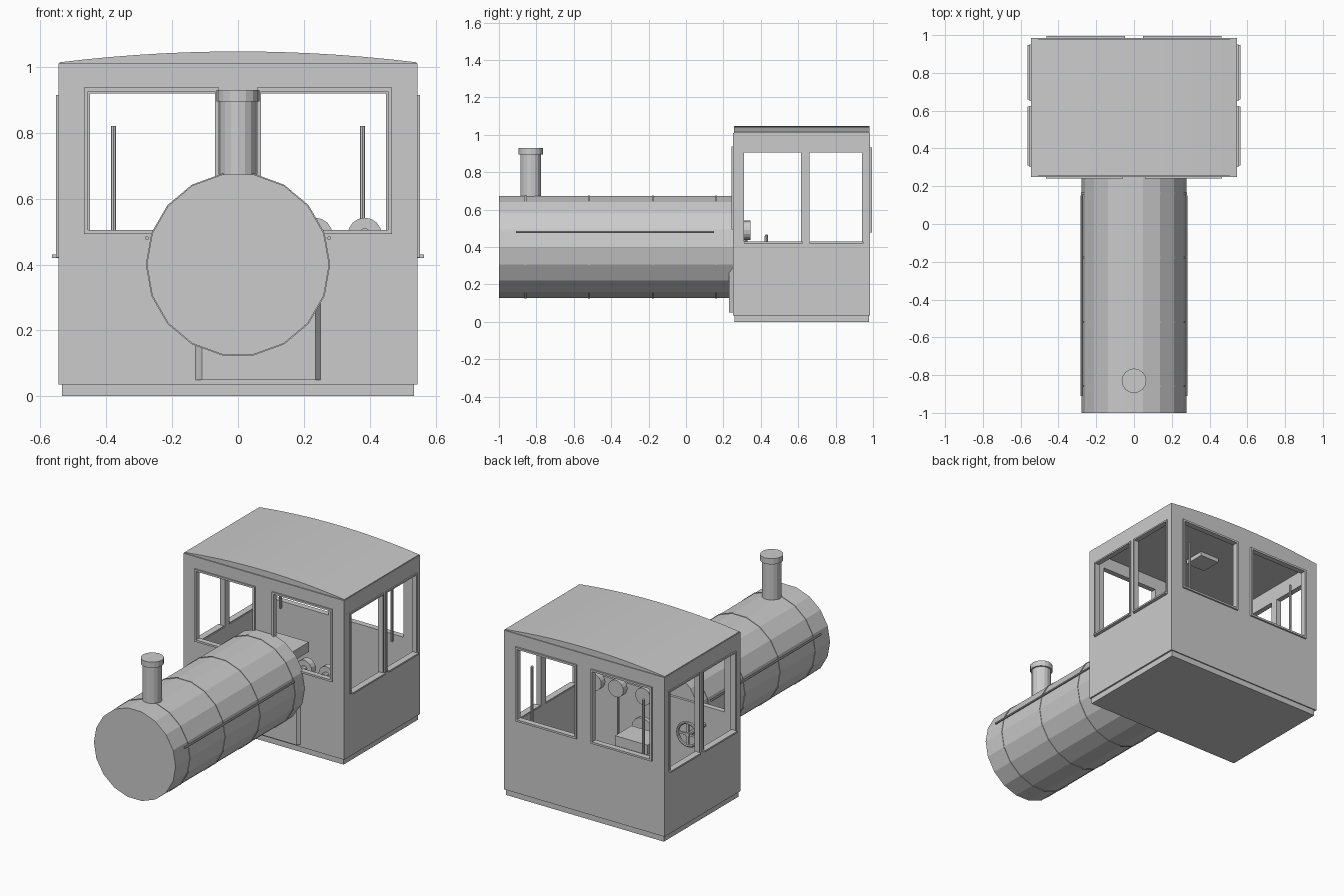
import bpy, bmesh, math

cube = bpy.data.objects.get("Cube")
if cube:
    bpy.data.objects.remove(cube, do_unlink=True)

grey = bpy.data.materials.new("plain_grey")
grey.use_nodes = True
GREY = (0.6, 0.6, 0.6, 1)
grey.diffuse_color = GREY
grey.node_tree.nodes["Principled BSDF"].inputs["Base Color"].default_value = GREY


def place(axis, a, u, v):
    return [(a, u, v), (u, a, v), (u, v, a)][axis]


def finish(name, bm):
    bmesh.ops.remove_doubles(bm, verts=bm.verts, dist=1e-5)
    bmesh.ops.recalc_face_normals(bm, faces=bm.faces)
    mesh = bpy.data.meshes.new(name)
    bm.to_mesh(mesh)
    bm.free()
    mesh.materials.append(grey)
    ob = bpy.data.objects.new(name, mesh)
    bpy.context.collection.objects.link(ob)
    return ob


def prism(name, axis, a, b, profile, end=None):
    """Extrude a profile along an axis, optionally towards a second profile."""
    bm = bmesh.new()
    low = [bm.verts.new(place(axis, a, *p)) for p in profile]
    high = [bm.verts.new(place(axis, b, *p)) for p in (end or profile)]
    bm.faces.new(low)
    bm.faces.new(high)
    n = len(profile)
    for i in range(n):
        j = (i + 1) % n
        bm.faces.new((low[i], low[j], high[j], high[i]))
    return finish(name, bm)


def rect(u0, u1, v0, v1):
    return [(u0, v0), (u1, v0), (u1, v1), (u0, v1)]


def box(name, x0, x1, y0, y1, z0, z1):
    return prism(name, 2, z0, z1, rect(x0, x1, y0, y1))


def rod(name, axis, a, b, cu, cv, r, n=12):
    ring = [(cu + r * math.cos(math.tau * i / n), cv + r * math.sin(math.tau * i / n))
            for i in range(n)]
    return prism(name, axis, a, b, ring)


def panel(name, axis, a, b, us, vs, holes):
    """A slab divided into cells, leaving out the cells that are openings."""
    bm = bmesh.new()
    for i in range(len(us) - 1):
        for j in range(len(vs) - 1):
            if (i, j) not in holes:
                quad = rect(us[i], us[i + 1], vs[j], vs[j + 1])
                bm.faces.new([bm.verts.new(place(axis, a, *p)) for p in quad])
    bmesh.ops.remove_doubles(bm, verts=bm.verts, dist=1e-5)
    new = bmesh.ops.extrude_face_region(bm, geom=bm.faces[:], use_keep_orig=True)["geom"]
    shift = place(axis, b - a, 0, 0)
    bmesh.ops.translate(bm, vec=shift, verts=[g for g in new if isinstance(g, bmesh.types.BMVert)])
    return finish(name, bm)


def frame(name, axis, a, b, u0, u1, v0, v1, t=0.012):
    return panel(name, axis, a, b, [u0 - t, u0, u1, u1 + t], [v0 - t, v0, v1, v1 + t], {(1, 1)})


# Boiler, bands, handrails and chimney
BZ, BR = 0.40, 0.277
rod("boiler", 1, -1.0, 0.26, 0, BZ, BR, 18)
for i in range(4):
    y = -0.858 + i * 0.34
    rod("boiler_band", 1, y - 0.005, y + 0.005, 0, BZ, BR + 0.003, 18)
for side in (-1, 1):
    rod("boiler_handrail", 1, -0.91, 0.15, side * 0.277, 0.48, 0.006, 8)
rod("chimney", 2, 0.64, 0.90, 0, -0.83, 0.056, 16)
rod("chimney_cap", 2, 0.895, 0.93, 0, -0.83, 0.065, 16)

# Firebox front with sloping sides
prism("firebox_casing", 1, 0.23, 0.256,
      rect(-0.11, 0.235, 0.05, 0.46), rect(-0.135, 0.255, 0.05, 0.46))

# Cab floor and walls
W, Y0, Y1, Z0, Z1, T = 0.545, 0.25, 0.985, 0.035, 1.01, 0.025
box("cab_floor", -0.535, 0.535, 0.258, 0.978, 0, 0.045)
panel("front_wall", 1, Y0, Y0 + T, [-W, -0.455, -0.07, 0.07, 0.455, W],
      [Z0, 0.505, 0.925, Z1], {(1, 1), (3, 1)})
panel("back_wall", 1, Y1 - T, Y1, [-W, -0.45, -0.06, 0.06, 0.45, W],
      [Z0, 0.49, 0.92, Z1], {(1, 1), (3, 1)})
for side in (-1, 1):
    panel("side_wall", 0, side * W, side * (W - T),
          [Y0 + T, 0.31, 0.615, 0.66, 0.94, Y1 - T],
          [Z0, 0.425, 0.905, Z1], {(1, 1), (3, 1)})

# Window frames and sills
for side in (-1, 1):
    fx = sorted((side * 0.07, side * 0.455))
    frame("front_window_frame", 1, Y0 - 0.008, Y0 + 0.004, *fx, 0.505, 0.925)
    bx = sorted((side * 0.06, side * 0.45))
    frame("back_window_frame", 1, Y1 - 0.004, Y1 + 0.01, *bx, 0.49, 0.92)
    for y0, y1 in ((0.31, 0.615), (0.66, 0.94)):
        sx = sorted((side * (W - 0.004), side * (W + 0.007)))
        frame("side_window_frame", 0, *sx, y0, y1, 0.43, 0.905, 0.009)
        ex = sorted((side * (W - 0.02), side * 0.565))
        box("side_window_sill", *ex, y0, y1 + 0.008, 0.42, 0.43)

# Arched roof
steps = 14
arch = []
for i in range(steps + 1):
    x = 0.542 * (1 - 2 * i / steps)
    arch.append((x, 1.014 + 0.033 * (1 - (x / 0.542) ** 2)))
prism("roof", 1, 0.256, 0.98, [(-0.542, 1.0), (0.542, 1.0)] + arch)

# Cab interior: window bars, gauges, fire door, hand wheel, seat, lamp
for side in (-1, 1):
    rod("rear_window_bar", 2, 0.45, 0.82, side * 0.378, 0.95, 0.008, 8)
for x in (0.05, 0.235, 0.385):
    rod("gauge", 1, 0.305, 0.345, x, 0.49, 0.052, 16)
    rod("gauge_mount", 1, 0.27, 0.31, x, 0.49, 0.02, 10)
rod("gauge_pipe", 2, 0.18, 0.46, 0.235, 0.32, 0.008, 8)
rod("fire_door", 1, 0.27, 0.295, 0.09, 0.26, 0.07, 16)

bpy.ops.mesh.primitive_torus_add(major_segments=18, minor_segments=8, major_radius=0.07,
                                 minor_radius=0.009, location=(-0.315, 0.43, 0.39),
                                 rotation=(math.pi / 2, 0, 0))
wheel = bpy.context.object
wheel.name = "hand_wheel"
wheel.data.materials.append(grey)
rod("wheel_axle", 1, 0.27, 0.44, -0.315, 0.39, 0.014, 10)
box("wheel_spoke", -0.383, -0.247, 0.425, 0.435, 0.384, 0.396)
box("wheel_upright_spoke", -0.321, -0.309, 0.425, 0.435, 0.322, 0.458)
box("driver_seat", -0.25, -0.03, 0.57, 0.73, 0.36, 0.42)
box("seat_pedestal", -0.17, -0.11, 0.62, 0.68, 0.04, 0.37)
box("ceiling_lamp", -0.065, 0.065, 0.55, 0.68, 0.975, 1.002)
